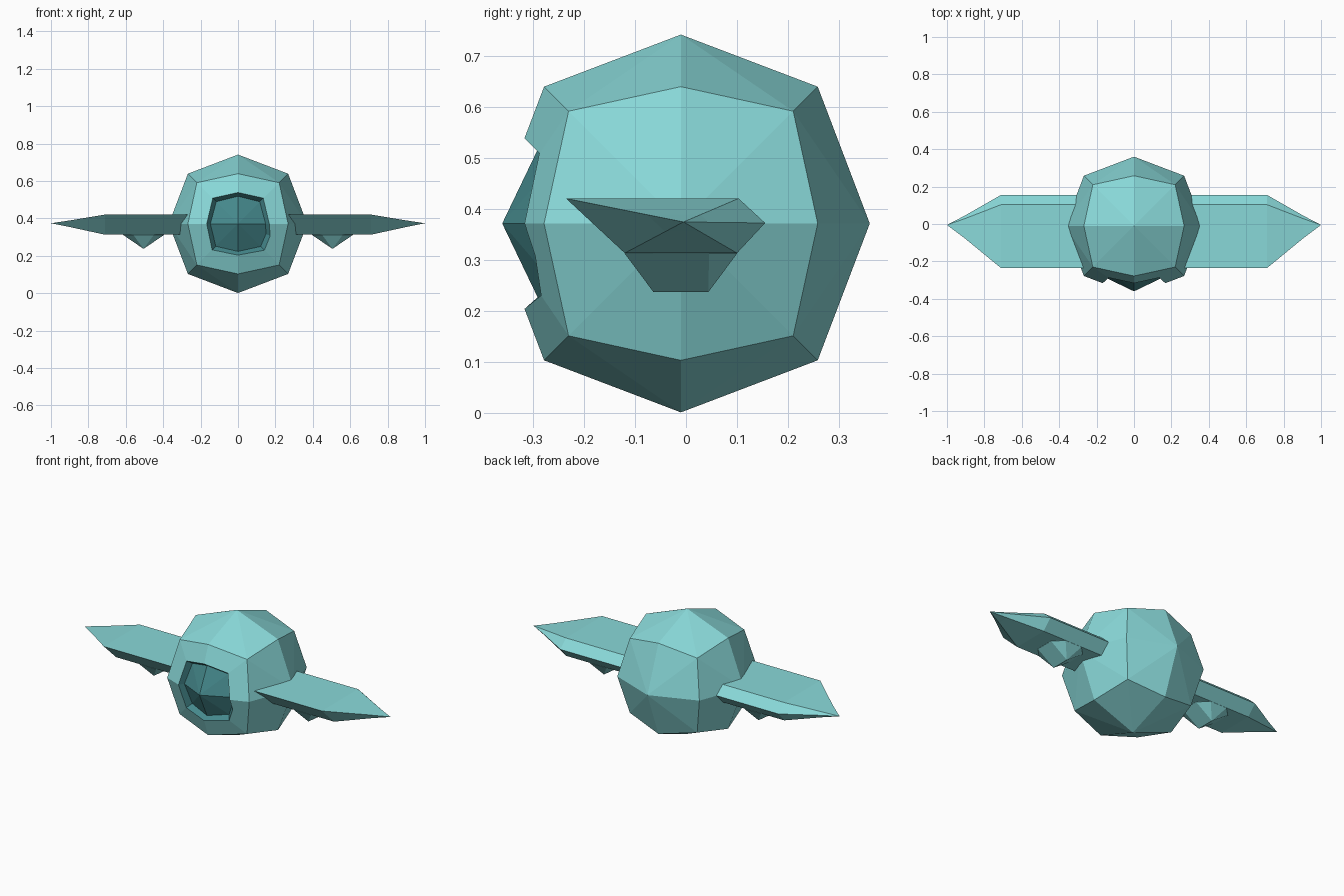
import bpy, bmesh

if "Cube" in bpy.data.objects:
    bpy.data.objects.remove(bpy.data.objects["Cube"])

def material(name, rgb):
    m = bpy.data.materials.new(name)
    m.diffuse_color = (*rgb, 1)
    m.use_nodes = True
    m.node_tree.nodes["Principled BSDF"].inputs["Base Color"].default_value = m.diffuse_color
    return m

TEAL = material("light teal", (0.25, 0.69, 0.69))
DARK = material("dark teal", (0.06, 0.25, 0.265))
CZ, CY = 0.371, -0.01          # body centre

def finish(bm, name, mats):
    bmesh.ops.recalc_face_normals(bm, faces=bm.faces[:])
    me = bpy.data.meshes.new(name)
    bm.to_mesh(me)
    bm.free()
    for m in mats:
        me.materials.append(m)
    ob = bpy.data.objects.new(name, me)
    bpy.context.scene.collection.objects.link(ob)
    return ob

def hull(points):
    bm = bmesh.new()
    vs = [bm.verts.new(p) for p in points]
    bmesh.ops.convex_hull(bm, input=vs)
    return bm

def ball(sx=1, sy=1, sz=1):
    # 26-point rounded cube: face centres, edge middles and corners
    reach = {1: 0.37, 2: 0.268, 3: 0.22}
    pts = []
    for x in (-1, 0, 1):
        for y in (-1, 0, 1):
            for z in (-1, 0, 1):
                n = abs(x) + abs(y) + abs(z)
                if n:
                    r = reach[n]
                    pts.append((x*r*sx, CY + y*r*sy, CZ + z*r*sz))
    return hull(pts)

def loft(bm, rings, cap_start=True, cap_end=True):
    rings = [[bm.verts.new(p) for p in r] for r in rings]
    n = len(rings[0])
    for a, b in zip(rings, rings[1:]):
        for i in range(n):
            j = (i + 1) % n
            bm.faces.new((a[i], a[j], b[j], b[i]))
    if cap_start:
        bm.faces.new(rings[0][::-1])
    if cap_end:
        bm.faces.new(rings[-1])
    return rings

# Body shell with a tapered window opening cut in the front
body = finish(ball(), "body", [TEAL, DARK])
outline = [(0, .168), (.155, .158), (.168, 0), (.19, -.07), (.165, -.165),
           (0, -.168), (-.16, -.162), (-.168, 0), (-.155, .158)]
bm = bmesh.new()
loft(bm, [[(x*k, y, CZ + z*k) for x, z in outline]
          for y, k in ((-.5, 1.79), (-.19, 0.45))])
for f in bm.faces:
    f.material_index = 1
cutter = finish(bm, "window_cutter", [TEAL, DARK])
cutter.hide_render = True
mod = body.modifiers.new("window", 'BOOLEAN')
mod.operation = 'DIFFERENCE'
mod.solver = 'EXACT'
mod.object = cutter
dg = bpy.context.evaluated_depsgraph_get()
cut = bpy.data.meshes.new_from_object(body.evaluated_get(dg))
body.modifiers.clear()
body.data = cut
bpy.data.objects.remove(cutter)

# Dark faceted window dome inside the opening
finish(ball(.75, .946, .75), "window", [DARK])

# Wings: five-sided section running out to a pointed tip
section = [(-.235, .42), (.103, .42), (.155, .372), (.10, .313), (-.12, .313)]
TY, TZ = -.005, .374
for side, label in ((1, "right"), (-1, "left")):
    bm = bmesh.new()
    rings = loft(bm, [[(side*x, TY + (y - TY)*k, TZ + (z - TZ)*k) for y, z in section]
                      for x, k in ((.2, 1), (.712, 1), (.905, .31))], cap_end=False)
    tip = bm.verts.new((side, TY, TZ))
    last = rings[-1]
    for i in range(5):
        bm.faces.new((last[i], last[(i + 1) % 5], tip))
    finish(bm, label + "_wing", [TEAL])

    # Ridged pod under each wing
    pts = [(side*.505, CY + y, .237) for y in (-.054, .054)]
    for sx in (-1, 1):
        for sy in (-1, 1):
            for a, b in ((.11, .055), (.055, .11)):
                for z in (.312, .33):
                    pts.append((side*.505 + sx*a, CY + sy*b, z))
    finish(hull(pts), label + "_wing_pod", [TEAL])
